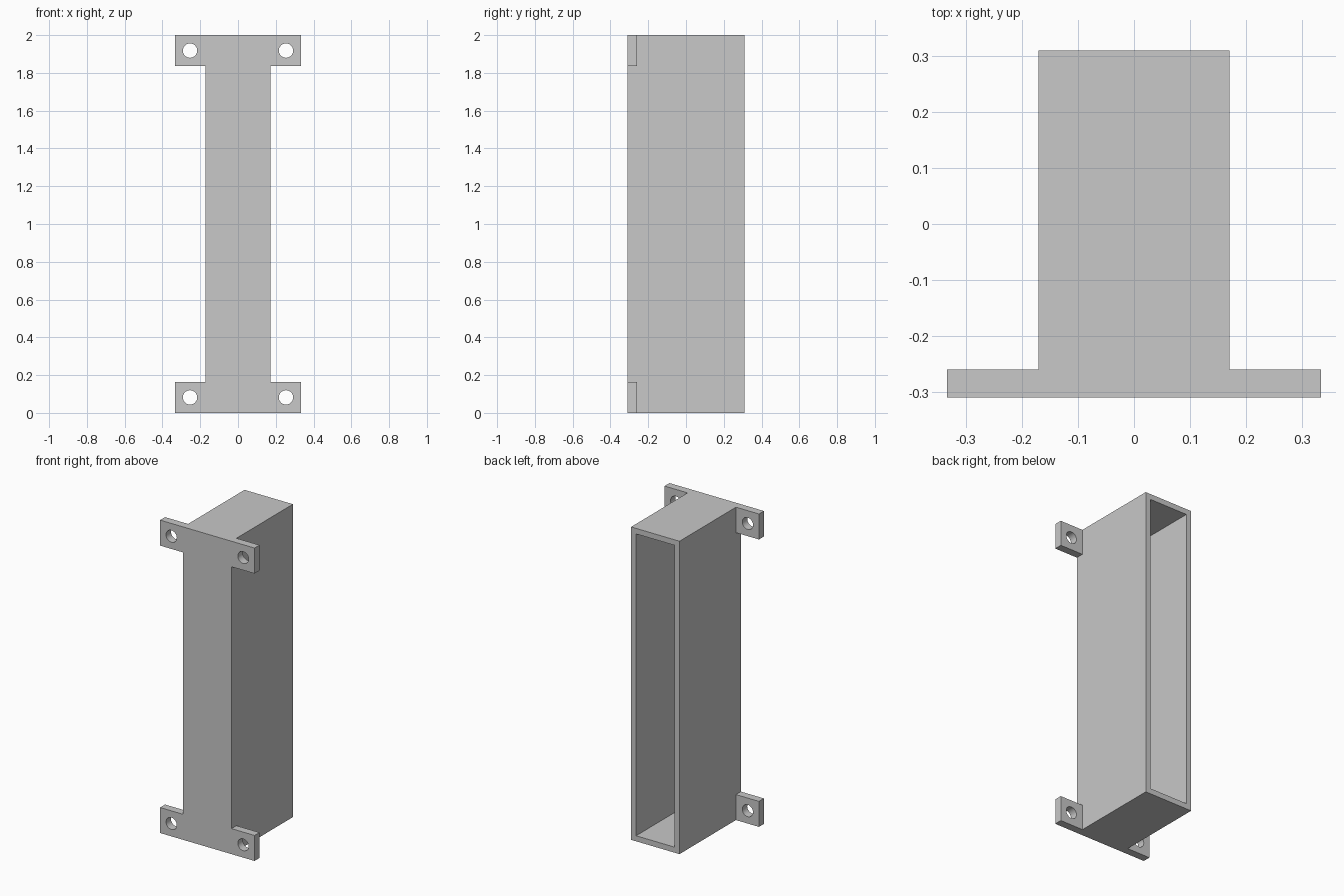
import bpy, bmesh
from math import pi
from mathutils import Matrix, Vector

cube = bpy.data.objects.get("Cube")
if cube:
    bpy.data.objects.remove(cube, do_unlink=True)

BODY_X, TAB_X = 0.171, 0.334      # half widths
TAB_H, HEIGHT = 0.163, 2.0
FRONT, BACK = -0.31, 0.31
WALL = 0.05
HOLE_X, HOLE_Z, HOLE_R = 0.254, 0.082, 0.038

grey = bpy.data.materials.new("grey")
grey.use_nodes = True
grey.diffuse_color = (0.58, 0.58, 0.58, 1)
grey.node_tree.nodes["Principled BSDF"].inputs["Base Color"].default_value = (0.58, 0.58, 0.58, 1)


def extrude(bm, faces, depth, keep=False):
    """Extrude a face region along y, keep or drop the old faces, return the new ones."""
    geom = bmesh.ops.extrude_face_region(bm, geom=faces, use_keep_orig=True)["geom"]
    verts = [g for g in geom if isinstance(g, bmesh.types.BMVert)]
    bmesh.ops.translate(bm, verts=verts, vec=(0, depth, 0))
    if not keep:
        bmesh.ops.delete(bm, geom=faces, context="FACES")
    return [g for g in geom if isinstance(g, bmesh.types.BMFace)]


def make_object(name, bm):
    mesh = bpy.data.meshes.new(name)
    bm.to_mesh(mesh)
    bm.free()
    mesh.materials.append(grey)
    obj = bpy.data.objects.new(name, mesh)
    bpy.context.collection.objects.link(obj)
    return obj


# Front plate: a grid of cells without the two side gaps between the tabs
bm = bmesh.new()
xs = (-TAB_X, -BODY_X, BODY_X, TAB_X)
zs = (0, TAB_H, HEIGHT - TAB_H, HEIGHT)
grid = [[bm.verts.new((x, FRONT, z)) for z in zs] for x in xs]
cells = [bm.faces.new((grid[i][j], grid[i + 1][j], grid[i + 1][j + 1], grid[i][j + 1]))
         for i in range(3) for j in range(3) if i == 1 or j != 1]
plate_back = extrude(bm, cells, WALL, keep=True)

# Box body: the centre column carried to the back
column = [f for f in plate_back if abs(f.calc_center_median().x) < 0.01]
extrude(bm, column, BACK - FRONT - WALL)
bmesh.ops.recalc_face_normals(bm, faces=bm.faces[:])
bmesh.ops.dissolve_limit(bm, angle_limit=0.01, verts=bm.verts[:], edges=bm.edges[:])

# Open cavity: rim inset, then pushed in to the front wall
rim = max(bm.faces, key=lambda f: f.calc_center_median().y)
bmesh.ops.inset_individual(bm, faces=[rim], thickness=WALL)
extrude(bm, [rim], FRONT + WALL - BACK)
bmesh.ops.recalc_face_normals(bm, faces=bm.faces[:])
housing = make_object("bracket_housing", bm)

# Screw holes through the four tabs
bm = bmesh.new()
for x in (-HOLE_X, HOLE_X):
    for z in (HOLE_Z, HEIGHT - HOLE_Z):
        bmesh.ops.create_cone(
            bm, cap_ends=True, segments=32, radius1=HOLE_R, radius2=HOLE_R, depth=0.2,
            matrix=Matrix.Translation(Vector((x, FRONT, z))) @ Matrix.Rotation(pi / 2, 4, "X"))
cutter = make_object("screw_hole_cutter", bm)
cutter.hide_render = True

cut = housing.modifiers.new("screw_holes", "BOOLEAN")
cut.operation = "DIFFERENCE"
cut.solver = "EXACT"
cut.object = cutter
depsgraph = bpy.context.evaluated_depsgraph_get()
result = bpy.data.meshes.new_from_object(housing.evaluated_get(depsgraph))
housing.modifiers.clear()
housing.data = result
bpy.data.objects.remove(cutter, do_unlink=True)

# Smooth hole walls, sharp edges elsewhere
bpy.ops.object.select_all(action="DESELECT")
housing.select_set(True)
bpy.context.view_layer.objects.active = housing
bpy.ops.object.shade_smooth_by_angle()
